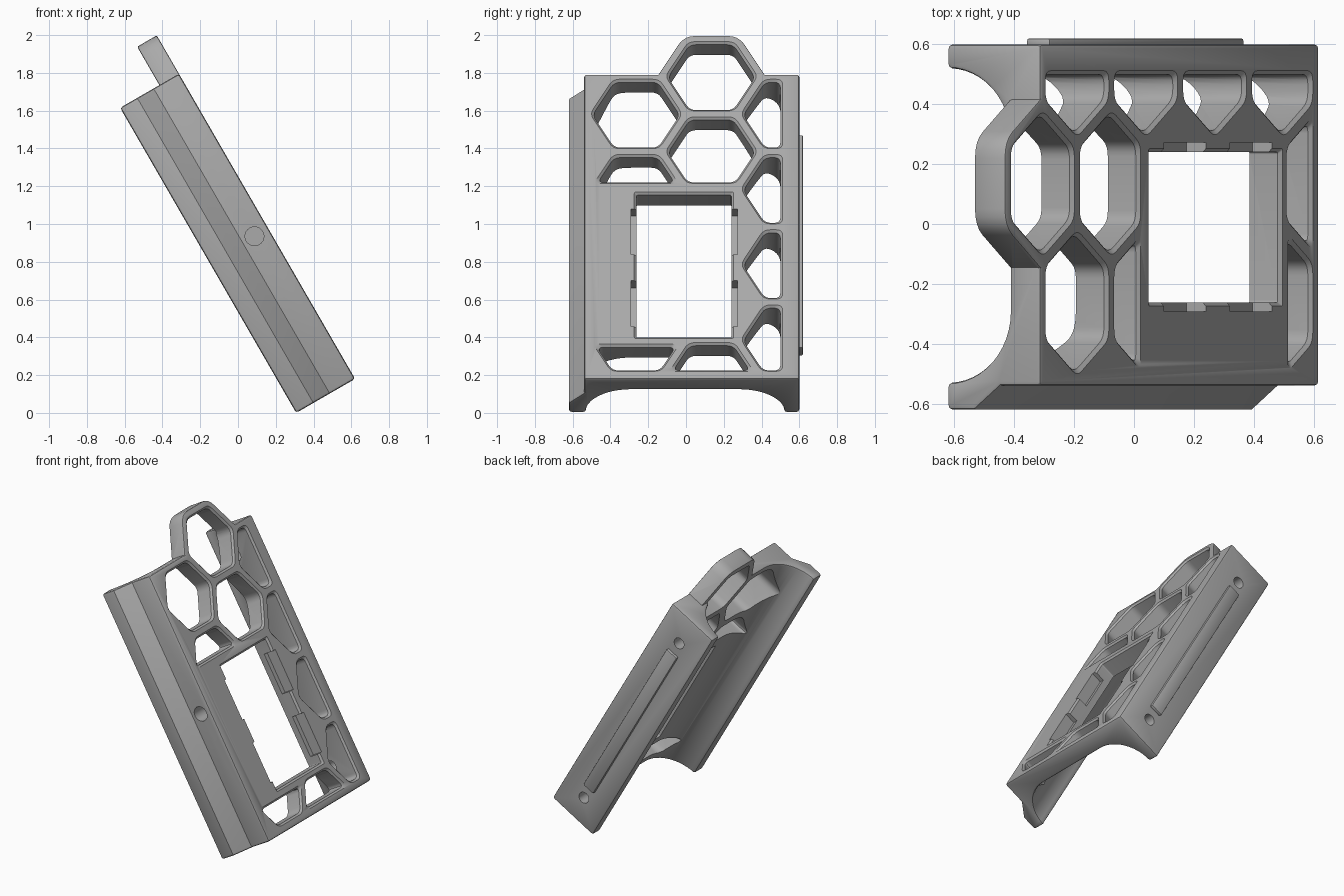
import bpy, bmesh, math
from mathutils import Matrix, Vector

cube = bpy.data.objects.get("Cube")
if cube:
    bpy.data.objects.remove(cube)

# Local frame: X across, Y up along the leaning panel, Z out of its face
S, C = 0.5, math.sqrt(0.75)
LEAN = Matrix(((0, -S, C, 0.62), (1, 0, 0, 0), (0, C, S, 0.18), (0, 0, 0, 1)))
LENGTH, DEPTH, PLATE, ARCH = 1.865, 0.36, 0.12, 0.24

grey = bpy.data.materials.new("grey_plastic")
grey.use_nodes = True
COLOUR = (0.4, 0.4, 0.4, 1)
grey.diffuse_color = COLOUR
grey.node_tree.nodes["Principled BSDF"].inputs["Base Color"].default_value = COLOUR


def loft(name, loops, bevel=0):
    """Solid through matching closed loops, capped at both ends."""
    bm = bmesh.new()
    rings = [[bm.verts.new(p) for p in loop] for loop in loops]
    n = len(rings[0])
    for a, b in zip(rings, rings[1:]):
        for i in range(n):
            bm.faces.new((a[i], a[(i + 1) % n], b[(i + 1) % n], b[i]))
    bm.faces.new(rings[0])
    bm.faces.new(rings[-1])
    bmesh.ops.recalc_face_normals(bm, faces=bm.faces)
    mesh = bpy.data.meshes.new(name)
    bm.to_mesh(mesh)
    bm.free()
    mesh.materials.append(grey)
    ob = bpy.data.objects.new(name, mesh)
    bpy.context.collection.objects.link(ob)
    ob.matrix_world = LEAN
    if bevel:
        mod = ob.modifiers.new("soft_edges", "BEVEL")
        mod.width, mod.segments = bevel, 2
        mod.limit_method, mod.angle_limit = "ANGLE", math.radians(45)
        apply(ob, mod)
    return ob


def apply(ob, mod):
    bpy.ops.object.select_all(action="DESELECT")
    bpy.context.view_layer.objects.active = ob
    ob.select_set(True)
    bpy.ops.object.modifier_apply(modifier=mod.name)


def combine(ob, tool, operation):
    mod = ob.modifiers.new("cut", "BOOLEAN")
    mod.operation, mod.object, mod.solver = operation, tool, "EXACT"
    apply(ob, mod)
    bpy.data.objects.remove(tool)


def box(name, x, y, z, bevel=0):
    return loft(name, [[(x[0], y[0], h), (x[1], y[0], h), (x[1], y[1], h), (x[0], y[1], h)]
                       for h in z], bevel)


def outline(planes, grow=0, corner=0.035):
    """Convex outline inside half-planes (angle, distance), with rounded corners."""
    pts = [Vector(p) for p in ((-9, -9), (9, -9), (9, 9), (-9, 9))]
    for angle, dist in planes:
        normal = Vector((math.cos(angle), math.sin(angle)))
        kept = []
        for a, b in zip(pts, pts[1:] + pts[:1]):
            da, db = a.dot(normal) - dist - grow, b.dot(normal) - dist - grow
            if da <= 0:
                kept.append(a)
            if da * db < 0:
                kept.append(a.lerp(b, da / (da - db)))
        pts = kept
    out = []
    for i, p in enumerate(pts):
        ends = []
        for q in (pts[i - 1], pts[(i + 1) % len(pts)]):
            ends.append(p + (q - p).normalized() * min(corner, 0.45 * (q - p).length))
        for t in (0, 0.25, 0.5, 0.75, 1):
            out.append(ends[0].lerp(p, t).lerp(p.lerp(ends[1], t), t))
    return out


def hexagon(x, y, apothem):
    angles = [math.radians(30 + 60 * k) for k in range(6)]
    return [(a, x * math.cos(a) + y * math.sin(a) + apothem) for a in angles]


UP, DOWN, RIGHT, LEFT = math.pi / 2, -math.pi / 2, 0, math.pi


def cutter(planes, corner=0.035):
    """Through-cutter with a chamfered rim at the face."""
    return loft("cutter", [[(*p, z) for p in outline(planes, g, corner)]
                           for z, g in ((0.01, 0.022), (-0.012, 0), (-0.6, 0))])


def drill(x0, x1, y, z, radius):
    ring = [math.tau * k / 24 for k in range(24)]
    return loft("drill", [[(x, y + radius * math.cos(a), z + radius * math.sin(a)) for a in ring]
                          for x in (x0, x1)])


# Body: arched section swept along the panel, one side stepped out by a slope
section = [(0.6, 0), (-0.54, 0), (-0.54, -0.155), (-0.62, -0.255), (-0.62, -DEPTH)]
for centre, start in ((-0.29, 180), (0.28, 90)):
    for k in range(13):
        a = math.radians(start - 90 * k / 12)
        section.append((centre + ARCH * math.cos(a), -DEPTH + ARCH * math.sin(a)))
section.append((0.6, -DEPTH))
body = loft("honeycomb_panel", [[(x, y, z) for x, z in section] for y in (0, LENGTH)], 0.014)

# Hexagonal tab rising above the top edge
tab = [h for h in hexagon(0.135, 1.85, 0.25) if math.sin(h[0]) > 0.1] + [(DOWN, -1.7)]
combine(body, loft("tab", [[(*p, z) for p in outline(tab, 0, 0.06)] for z in (0, -PLATE)], 0.008),
        "UNION")

# Honeycomb openings, trimmed at the border and around the window
CELL = 0.2
LOW, SIDE, ABOVE = (DOWN, -0.058), (RIGHT, 0.5), (DOWN, -1.207)
cells = [(0.135, 1.85, []), (-0.264, 1.62, []), (0.135, 1.39, [ABOVE]), (-0.264, 1.16, [ABOVE]),
         (-0.264, 0.24, [LOW, (UP, 0.2)]), (0.135, 0.01, [LOW])]
cells += [(0.534, 0.24 + 0.46 * k, [SIDE, LOW]) for k in range(4)]
for x, y, trims in cells:
    combine(body, cutter(hexagon(x, y, CELL) + trims), "DIFFERENCE")

# Window with four latch notches
combine(body, cutter([(RIGHT, 0.24), (LEFT, 0.262), (UP, 1.13), (DOWN, -0.26)], 0.008), "DIFFERENCE")
for low in (0.32, 0.76):
    combine(body, box("notch", (-0.292, 0.272), (low, low + 0.28), (-0.075, 0.02)), "DIFFERENCE")

# Screw holes in both side walls
combine(body, drill(-0.7, -0.42, 0.92, -0.084, 0.05), "DIFFERENCE")
for y in (0.18, 1.66):
    combine(body, drill(0.4, 0.7, y, -0.18, 0.038), "DIFFERENCE")

# Raised rail on the flat side
rail = box("side_rail", (0.59, 0.62), (0.27, 1.57), (-0.225, -0.135), 0.008)

# Smooth the curved walls, keep the edges crisp
for ob in (body, rail):
    bpy.ops.object.select_all(action="DESELECT")
    bpy.context.view_layer.objects.active = ob
    ob.select_set(True)
    bpy.ops.object.shade_smooth_by_angle(angle=math.radians(30))
